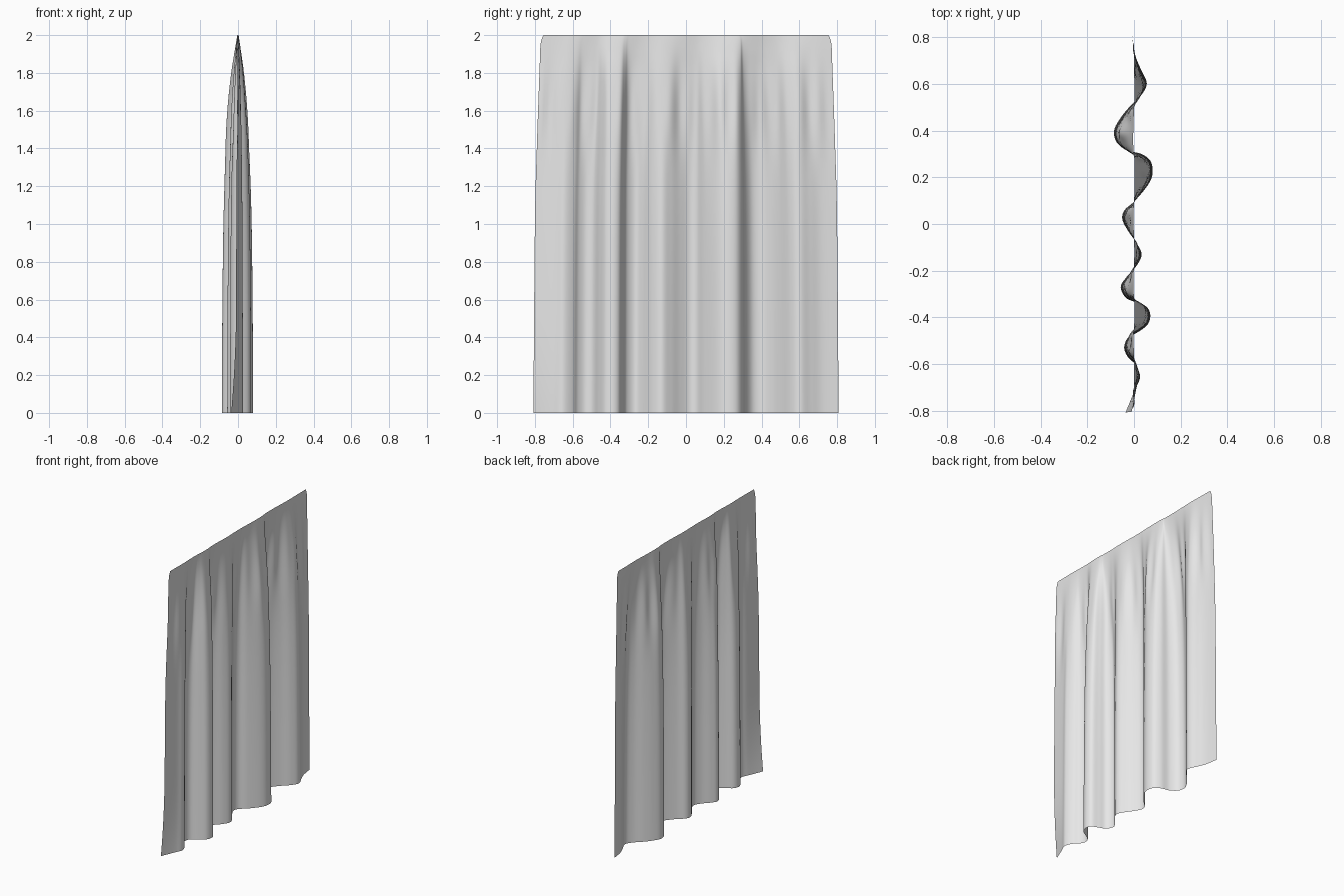
import bpy
import bmesh
import math
from mathutils import Vector

cube = bpy.data.objects.get("Cube")
if cube:
    bpy.data.objects.remove(cube, do_unlink=True)

ROWS, STEPS = 60, 10

# Hem line of the folds: (position along the cloth, depth of the fold)
hem = [(-.805, -.01), (-.7, .012), (-.65, .026), (-.6, .005), (-.57, -.025),
       (-.53, -.042), (-.49, -.028), (-.46, .02), (-.43, .058), (-.39, .07),
       (-.355, .055), (-.335, .01), (-.315, -.035), (-.27, -.057),
       (-.23, -.035), (-.18, .01), (-.13, .033), (-.08, .01), (-.03, -.025),
       (.02, -.05), (.06, -.04), (.1, .005), (.17, .062), (.22, .08),
       (.27, .07), (.3, .03), (.315, -.03), (.35, -.075), (.4, -.085),
       (.45, -.06), (.5, -.02), (.55, .03), (.6, .055), (.66, .03),
       (.72, .006), (.805, -.008)]
# Fold depth and half width against height
depth_curve = [(0, 1), (.5, .97), (1, .9), (1.4, .75), (1.6, .6),
               (1.8, .39), (1.92, .19), (2, .04)]
width_curve = [(0, .808), (1, .8), (1.4, .79), (1.8, .776), (1.95, .77), (2, .755)]


def spline(points, steps):
    """Smooth curve passing through all the points."""
    pts = [Vector(p) for p in points]
    pts = [pts[0]] + pts + [pts[-1]]
    out = []
    for a, b, c, d in zip(pts, pts[1:], pts[2:], pts[3:]):
        for i in range(steps):
            t = i / steps
            out.append(b + (c - a) * t / 2 + (a * 2 - b * 5 + c * 4 - d) * t * t / 2
                       + (b * 3 - a - c * 3 + d) * t ** 3 / 2)
    return out + [pts[-1]]


def lookup(curve, z):
    """Linear reading of a height curve."""
    for (z0, v0), (z1, v1) in zip(curve, curve[1:]):
        if z <= z1:
            return v0 + (v1 - v0) * (z - z0) / (z1 - z0)
    return curve[-1][1]


depth_curve = spline(depth_curve, STEPS)
width_curve = spline(width_curve, STEPS)
profile = spline(hem, 6)
half = profile[-1].x

# Cloth sheet: the hem profile swept upward and gathered flat at the top
bm = bmesh.new()
grid = []
for r in range(ROWS + 1):
    z = 2 * math.sin(math.pi / 2 * r / ROWS)
    depth, width = lookup(depth_curve, z), lookup(width_curve, z)
    gather = math.exp(-((z - 1.7) / .25) ** 2) * (2 - z) / .3
    flare = max(0, 1 - z / .6) ** 2
    row = []
    for p in profile:
        y = p.x / half * width
        ripple = .003 * gather * (math.sin(45 * p.x) + math.sin(71 * p.x + 1))
        corner = -.026 * flare * max(0, (-p.x - .68) / .125)
        row.append(bm.verts.new((p.y * depth + ripple + corner, y, z)))
    grid.append(row)
for low, high in zip(grid, grid[1:]):
    for i in range(len(profile) - 1):
        face = bm.faces.new((low[i], low[i + 1], high[i + 1], high[i]))
        face.smooth = True

mesh = bpy.data.meshes.new("curtain")
bm.to_mesh(mesh)
bm.free()
curtain = bpy.data.objects.new("curtain", mesh)
bpy.context.collection.objects.link(curtain)

# Plain pale cloth
cloth = bpy.data.materials.new("pale_grey_cloth")
cloth.use_nodes = True
colour = (.8, .8, .8, 1)
cloth.diffuse_color = colour
cloth.node_tree.nodes["Principled BSDF"].inputs["Base Color"].default_value = colour
mesh.materials.append(cloth)
